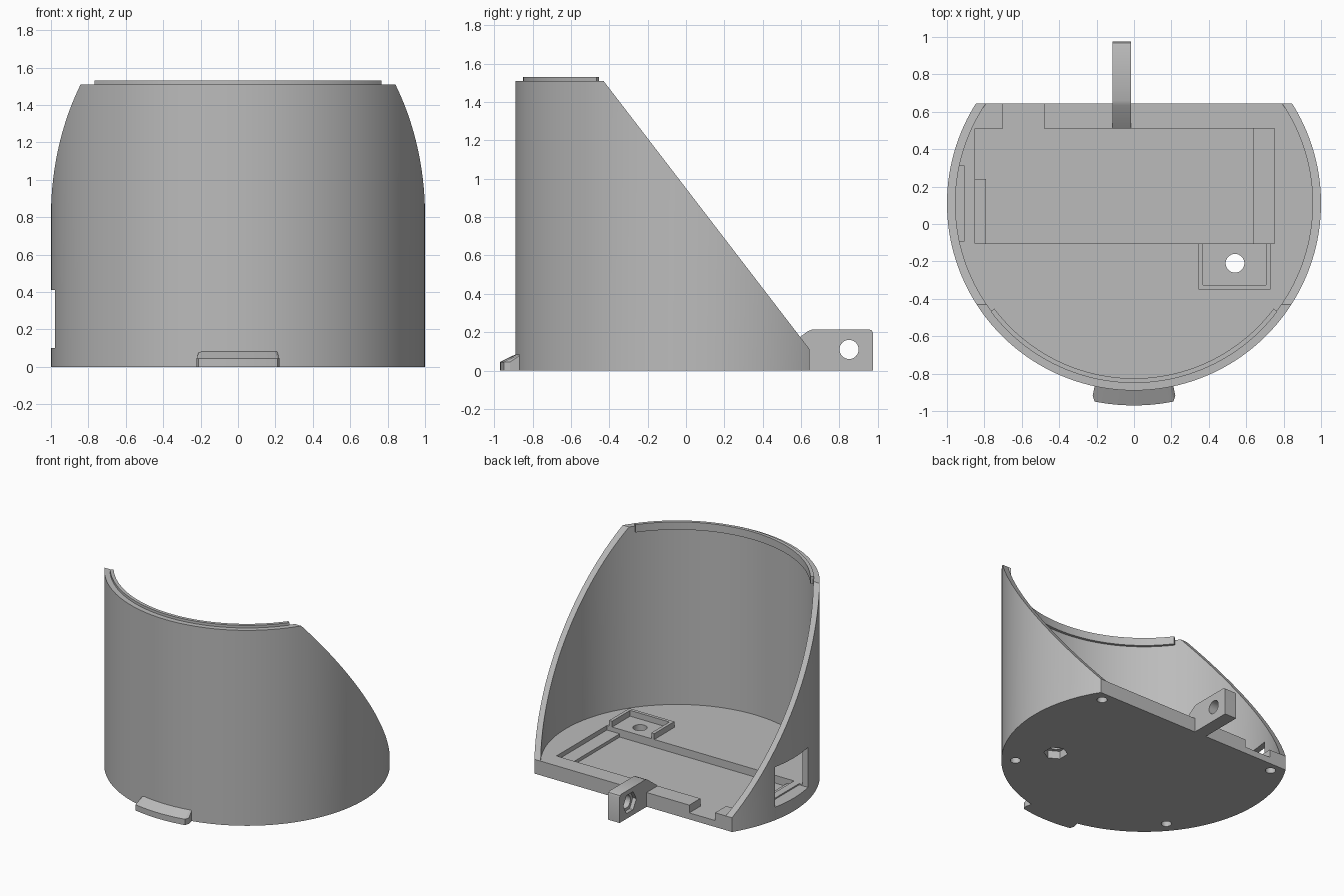
import bpy, bmesh, math
from mathutils import Matrix, Vector

cube = bpy.data.objects.get("Cube")
if cube:
    bpy.data.objects.remove(cube, do_unlink=True)

GREY = (0.5, 0.5, 0.5, 1)
grey = bpy.data.materials.new("plain grey")
grey.use_nodes = True
grey.diffuse_color = GREY
for node in grey.node_tree.nodes:
    if node.type == 'BSDF_PRINCIPLED':
        node.inputs["Base Color"].default_value = GREY

CY = 0.11           # y of the shell axis
FLOOR, TOP = 0.11, 1.51
INNER = 0.955
BACK = 0.645


def finish(name, bm):
    bmesh.ops.recalc_face_normals(bm, faces=bm.faces[:])
    mesh = bpy.data.meshes.new(name)
    bm.to_mesh(mesh)
    bm.free()
    mesh.materials.append(grey)
    obj = bpy.data.objects.new(name, mesh)
    bpy.context.collection.objects.link(obj)
    return obj


def box(name, x0, x1, y0, y1, z0, z1):
    bm = bmesh.new()
    centre = Vector((x0 + x1, y0 + y1, z0 + z1)) / 2
    size = Matrix.Diagonal((x1 - x0, y1 - y0, z1 - z0, 1))
    bmesh.ops.create_cube(bm, size=1, matrix=Matrix.Translation(centre) @ size)
    return finish(name, bm)


def cylinder(name, centre, radius, depth, sides=32, axis='Z'):
    bm = bmesh.new()
    turn = Matrix.Rotation(math.pi / 2, 4, 'Y') if axis == 'X' else Matrix()
    bmesh.ops.create_cone(bm, cap_ends=True, segments=sides, radius1=radius,
                          radius2=radius, depth=depth,
                          matrix=Matrix.Translation(centre) @ turn)
    return finish(name, bm)


def side_prism(name, x0, x1, profile):
    """Extrude a (y, z) outline along x."""
    bm = bmesh.new()
    face = bm.faces.new([bm.verts.new((x0, y, z)) for y, z in profile])
    ext = bmesh.ops.extrude_face_region(bm, geom=[face])
    moved = [v for v in ext["geom"] if isinstance(v, bmesh.types.BMVert)]
    bmesh.ops.translate(bm, verts=moved, vec=(x1 - x0, 0, 0))
    return finish(name, bm)


def sweep(name, stations):
    """Skin (angle, [(r, z), ...]) sections around the shell axis."""
    bm = bmesh.new()
    rings = [[bm.verts.new((r * math.sin(a), CY - r * math.cos(a), z))
              for r, z in section] for a, section in stations]
    for p, q in zip(rings, rings[1:]):
        n = len(p)
        for i in range(n):
            bm.faces.new((p[i], p[(i + 1) % n], q[(i + 1) % n], q[i]))
    bm.faces.new(rings[0])
    bm.faces.new(rings[-1])
    return finish(name, bm)


def cut(obj, cutters, operation='DIFFERENCE'):
    for c in cutters:
        c.hide_render = True
        mod = obj.modifiers.new("cut", 'BOOLEAN')
        mod.operation, mod.solver, mod.object = operation, 'EXACT', c
    bpy.context.view_layer.update()
    dg = bpy.context.evaluated_depsgraph_get()
    mesh = bpy.data.meshes.new_from_object(obj.evaluated_get(dg))
    obj.modifiers.clear()
    obj.data = mesh
    for c in cutters:
        bpy.data.objects.remove(c, do_unlink=True)


# Shell: round body trimmed by the sloping side outline
shell = cylinder("shell", (0, CY, 0.8), 1, 1.6 + 0.4, 160)
outline = [(-1.2, 0), (BACK, 0), (BACK, FLOOR), (-0.43, TOP), (-1.2, TOP)]
cut(shell, [side_prism("trim", -1.3, 1.3, outline)], 'INTERSECT')
cut(shell, [cylinder("hollow", (0, CY, FLOOR + 1), INNER, 2, 160)])

# Floor tray with shallower end steps, cable notch and side window
cut(shell, [
    box("tray", -0.79, 0.64, -0.105, 0.51, 0.05, 0.3),
    box("tray_end", 0.63, 0.75, -0.105, 0.51, 0.075, 0.3),
    box("tray_corner", -0.85, -0.78, 0.24, 0.51, 0.05, 0.3),
    box("tray_step", -0.85, -0.78, -0.105, 0.25, 0.075, 0.3),
    box("cable_notch", -0.7, -0.48, 0.5, 0.8, 0.05, 0.3),
    box("window", -1.2, -0.905, -0.09, 0.31, 0.1, 0.41),
])

# Nut hole through the floor and four blind holes underneath
holes = [cylinder("bolt_hole", (0.54, -0.21, 0.1), 0.05, 0.6),
         cylinder("nut_hole", (0.54, -0.21, 0), 0.085, 0.12, 6)]
for side in (-1, 1):
    for x, y in ((0.77, 0.57), (0.69, -0.47)):
        holes.append(cylinder("foot_hole", (side * x, y, 0), 0.036, 0.12, 24))
cut(shell, holes)

# Raised three-sided frame around the nut hole
frame = box("nut_frame", 0.345, 0.73, -0.35, -0.105, FLOOR - 0.01, 0.155)
cut(frame, [box("frame_gap", 0.37, 0.705, -0.325, 0, 0, 0.3)])

# Locating lip inside the upper rim
lip_section = [(0.935, 1.47), (0.96, 1.47), (0.96, 1.53), (0.935, 1.53)]
limit = math.radians(53)
lip = sweep("rim_lip", [(limit * (i / 24 - 1), lip_section) for i in range(49)])

# Front latch with a sloping top and softened ends
stations = []
for i in range(-8, 9):
    t = abs(i) / 8
    r = 1.05 if t == 1 else 1.08
    a = math.copysign(0.212 if t == 1 else t * 0.225, i)
    stations.append((a, [(0.97, 0), (r, 0), (r, 0.045), (0.97, 0.098)]))
latch = sweep("front_latch", stations)

# Rear hinge tab with a bolt hole and a nut seat
tab = side_prism("hinge_tab", -0.115, -0.015, [
    (0.51, 0), (0.975, 0), (0.975, 0.195), (0.969, 0.209), (0.955, 0.215),
    (0.66, 0.215), (0.635, 0.205), (0.51, 0.112)])
cut(tab, [cylinder("hinge_hole", (-0.06, 0.85, 0.11), 0.05, 0.4, 32, 'X'),
          cylinder("hinge_nut", (-0.125, 0.85, 0.11), 0.08, 0.08, 6, 'X')])

# Smooth curved walls, keep edges crisp
bpy.ops.object.select_all(action='DESELECT')
for obj in (shell, frame, lip, latch, tab):
    obj.select_set(True)
bpy.context.view_layer.objects.active = shell
bpy.ops.object.shade_smooth_by_angle(angle=math.radians(25))
